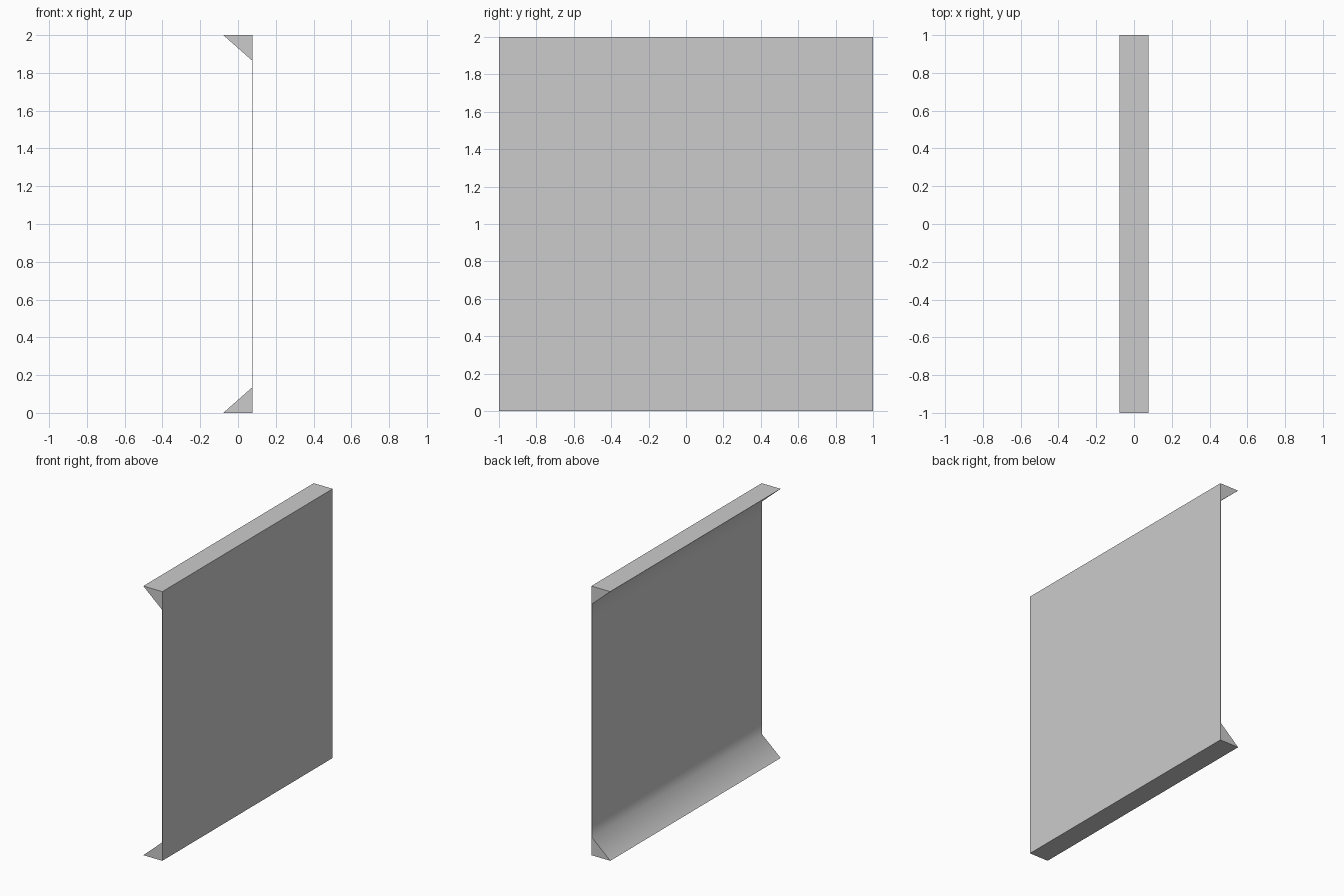
import bpy
import bmesh
import math

if "Cube" in bpy.data.objects:
    bpy.data.objects.remove(bpy.data.objects["Cube"])

HALF_W = 0.078     # half depth of the flanges
INNER_X = 0.074    # inner face of the thin panel
HEIGHT = 2.0
HALF_L = 1.0

# Inner profile as (x, z): wedge tip, wedge root, support loop; mirrored for the top
lower = [(-HALF_W, 0.0), (INNER_X, 0.134), (INNER_X, 0.25)]
levels = lower + [(x, HEIGHT - z) for x, z in reversed(lower)]

# Panel with wedge-shaped top and bottom flanges, as quad cross-section strips
bm = bmesh.new()
inner = [bm.verts.new((x, -HALF_L, z)) for x, z in levels]
outer = [bm.verts.new((HALF_W, -HALF_L, z)) for x, z in levels]
faces = [bm.faces.new((inner[i], outer[i], outer[i + 1], inner[i + 1]))
         for i in range(len(levels) - 1)]

# Extrude the cross-section along y, keeping the front cap
result = bmesh.ops.extrude_face_region(bm, geom=faces, use_keep_orig=True)
moved = [g for g in result["geom"] if isinstance(g, bmesh.types.BMVert)]
bmesh.ops.translate(bm, verts=moved, vec=(0, 2 * HALF_L, 0))
bmesh.ops.recalc_face_normals(bm, faces=bm.faces)

mesh = bpy.data.meshes.new("flanged_panel")
bm.to_mesh(mesh)
bm.free()
panel = bpy.data.objects.new("flanged_panel", mesh)
bpy.context.collection.objects.link(panel)

# Smooth blend from panel into wedges, sharp outer edges
bpy.context.view_layer.objects.active = panel
panel.select_set(True)
bpy.ops.object.shade_smooth_by_angle(angle=math.radians(60))
